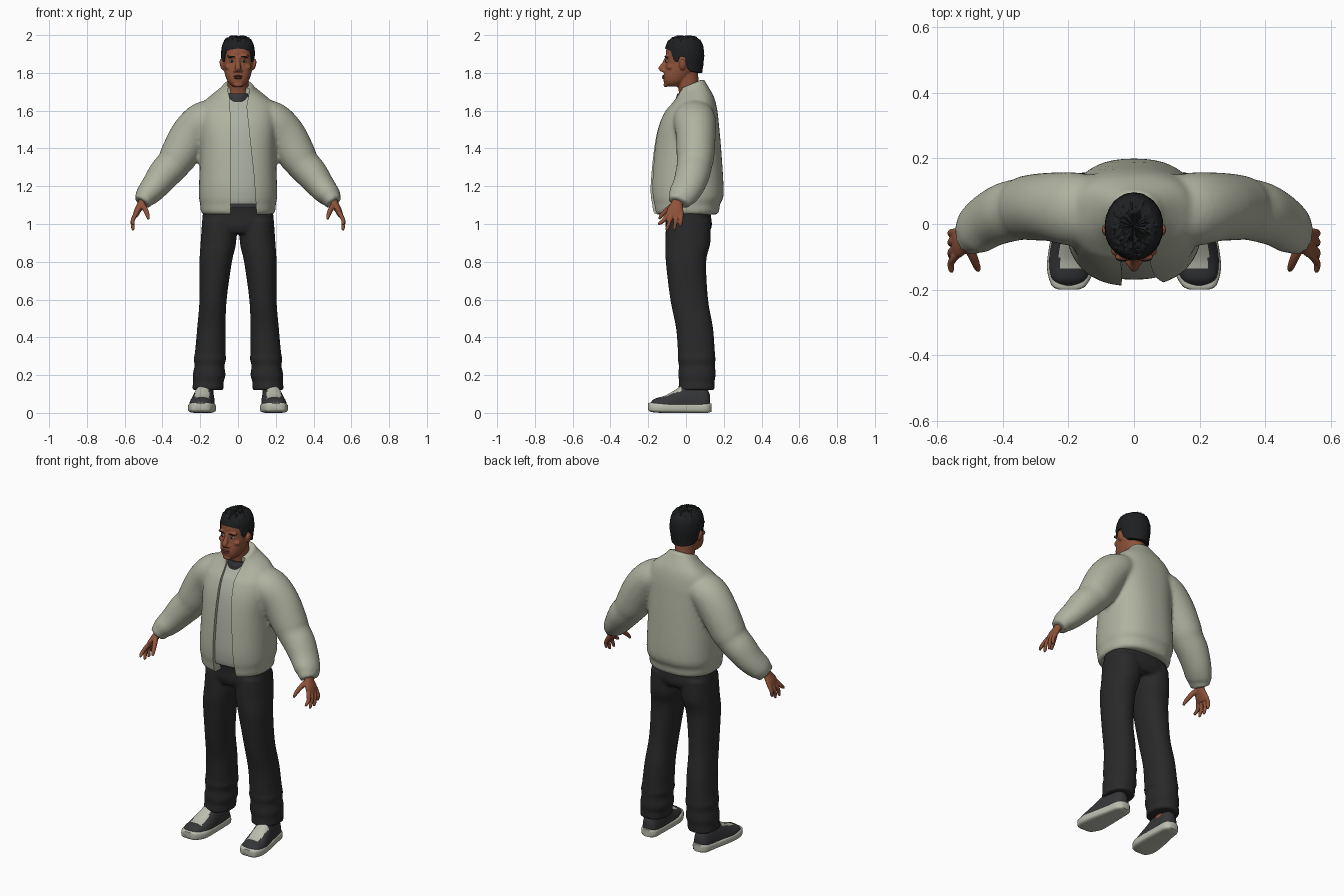
import bpy, bmesh, math, random
from mathutils import Vector, Matrix

random.seed(4)
cube = bpy.data.objects.get("Cube")
if cube:
    bpy.data.objects.remove(cube)


def material(name, r, g, b):
    m = bpy.data.materials.new(name)
    m.use_nodes = True
    m.diffuse_color = (r, g, b, 1)
    node = next(n for n in m.node_tree.nodes if n.type == 'BSDF_PRINCIPLED')
    node.inputs["Base Color"].default_value = (r, g, b, 1)
    node.inputs["Roughness"].default_value = 0.8
    return m


SAGE = material("sage jacket", .43, .45, .35)
SHIRT = material("pale shirt", .42, .44, .37)
BLACK = material("black trousers", .022, .022, .023)
SKIN = material("brown skin", .27, .085, .042)
LIPS = material("dark lips", .17, .045, .03)
HAIR = material("black hair", .013, .014, .015)
WHITE = material("eye white", .55, .5, .46)
CREAM = material("cream sole", .5, .51, .43)
SHOE = material("charcoal shoe", .036, .037, .04)
UP, ALONG = Vector((0, 0, 1)), Vector((0, 1, 0))
SIDEWAYS = Vector((1, 0, 0))


def spline(points, steps):
    """Smooth curve through tuples of position and radii."""
    out = []
    last = len(points) - 1
    for i in range(last):
        quad = [points[max(i - 1, 0)], points[i], points[i + 1], points[min(i + 2, last)]]
        for k in range(steps):
            t = k / steps
            out.append([b + t / 2 * (c - a + t * (2*a - 5*b + 4*c - d + t * (3*(b - c) + d - a)))
                        for a, b, c, d in zip(*quad)])
    return out + [list(points[-1])]


def tube(bm, points, axis=None, side=ALONG, power=2.0, sides=32, steps=5, mirror=1):
    """Loft of superellipse rings; each point is x, y, z, radius on side, other radius."""
    path = spline(points, steps)
    pos = [Vector((p[0] * mirror, p[1], p[2])) for p in path]
    rings = []
    for i, p in enumerate(path):
        t = axis or (pos[min(i + 1, len(pos) - 1)] - pos[max(i - 1, 0)]).normalized()
        u = (side - t * side.dot(t)).normalized()
        v = t.cross(u)
        ring = []
        for k in range(sides):
            a = math.tau * k / sides
            c, s = math.cos(a), math.sin(a)
            ring.append(bm.verts.new(pos[i] + u * p[3] * math.copysign(abs(c) ** (2 / power), c)
                                     + v * p[4] * math.copysign(abs(s) ** (2 / power), s)))
        rings.append(ring)
    skin_rings(bm, rings)
    bm.faces.new(rings[0])
    bm.faces.new(rings[-1])


def skin_rings(bm, rings):
    for a, b in zip(rings, rings[1:]):
        for k in range(len(a)):
            n = (k + 1) % len(a)
            bm.faces.new((a[k], a[n], b[n], b[k]))


def blob(bm, loc, radii, tilt=0):
    m = Matrix.Translation(loc) @ Matrix.Rotation(tilt, 4, 'Y') @ Matrix.Diagonal((*radii, 1))
    bmesh.ops.create_uvsphere(bm, u_segments=20, v_segments=12, radius=1, matrix=m)


def make(name, bm, mats, voxel=0, relax=4, cutter=None):
    """Turn a bmesh into an object, optionally fusing its pieces and cutting it."""
    bmesh.ops.recalc_face_normals(bm, faces=bm.faces)
    me = bpy.data.meshes.new(name)
    bm.to_mesh(me)
    bm.free()
    ob = bpy.data.objects.new(name, me)
    bpy.context.collection.objects.link(ob)
    for m in mats:
        me.materials.append(m)
    if voxel:
        mod = ob.modifiers.new("fuse", 'REMESH')
        mod.mode, mod.voxel_size = 'VOXEL', voxel
        mod = ob.modifiers.new("relax", 'SMOOTH')
        mod.factor, mod.iterations = .5, relax
    if cutter:
        mod = ob.modifiers.new("opening", 'BOOLEAN')
        mod.operation, mod.solver, mod.object = 'DIFFERENCE', 'EXACT', cutter
    if ob.modifiers:
        dg = bpy.context.evaluated_depsgraph_get()
        ob.data = bpy.data.meshes.new_from_object(ob.evaluated_get(dg))
        ob.modifiers.clear()
    ob.data.shade_smooth()
    ob.data.set_sharp_from_angle(angle=math.radians(50))
    return ob


# Jacket: torso and puffy sleeves fused, then opened down the front
torso = [(0, 0, 1.05, .163, .185), (0, 0, 1.065, .175, .197), (0, 0, 1.105, .18, .2),
         (0, .005, 1.14, .192, .207), (0, .005, 1.22, .193, .206), (0, .008, 1.4, .178, .2),
         (0, .015, 1.52, .16, .205), (0, .028, 1.6, .138, .2), (0, .035, 1.65, .115, .175),
         (0, .035, 1.69, .09, .125), (0, .03, 1.72, .076, .088), (0, .028, 1.742, .068, .075)]
sleeve = [(.09, .04, 1.58, .1, .08), (.18, .045, 1.55, .112, .1), (.25, .052, 1.47, .105, .108),
          (.315, .05, 1.36, .1, .1), (.345, .045, 1.315, .094, .09), (.39, .035, 1.265, .092, .086),
          (.44, .012, 1.2, .085, .074), (.483, -.02, 1.15, .077, .062),
          (.49, -.026, 1.14, .067, .054), (.51, -.038, 1.112, .062, .046)]


def tilt_collar(bm):
    for v in bm.verts:
        if v.co.z > 1.6:
            v.co.z += (v.co.z - 1.6) * 3 * (v.co.y - .03)


bm = bmesh.new()
tube(bm, torso, UP, power=2.4, sides=48)
tilt_collar(bm)
for s in (1, -1):
    tube(bm, sleeve, mirror=s)
cut = bmesh.new()
outline = [(-.078, 1.8), (-.045, 1.67), (-.036, 1.5), (-.04, 1), (.102, 1), (.085, 1.25), (.045, 1.62), (.078, 1.8)]
front = cut.faces.new([cut.verts.new((x, -.4, z)) for x, z in outline])
moved = bmesh.ops.extrude_face_region(cut, geom=[front])["geom"]
for v in moved:
    if isinstance(v, bmesh.types.BMVert):
        v.co.y = -.02
opening = make("opening_cutter", cut, [])
make("jacket", bm, [SAGE], .011, 5, opening)
bpy.data.objects.remove(opening)

# Shirt under the jacket, with its dark neckband
bm = bmesh.new()
inner = [(x, y, max(z, 1.1), a - .02, b - .02) for x, y, z, a, b in torso[2:10]]
tube(bm, inner, UP, power=2.4, sides=48)
tilt_collar(bm)
make("shirt", bm, [SHIRT])
bm = bmesh.new()
tube(bm, [(0, .022, 1.645, .077, .072), (0, .022, 1.668, .075, .07), (0, .02, 1.69, .066, .064)], UP)
make("shirt_neckband", bm, [SHOE])

# Trousers: hips and two loose legs with folds above the hem
leg = [(.098, .012, 1.02, .118, .092), (.104, .01, .9, .119, .094), (.118, .0, .8, .107, .086),
       (.132, .017, .6, .1, .072), (.141, .045, .45, .098, .075), (.147, .055, .32, .098, .081),
       (.149, .056, .285, .1, .086), (.151, .058, .25, .096, .079), (.153, .058, .2, .099, .087),
       (.157, .057, .165, .094, .081), (.16, .055, .12, .097, .083)]
bm = bmesh.new()
tube(bm, [(0, .012, .95, .105, .15), (0, .014, .99, .123, .187), (0, .01, 1.06, .12, .186),
          (0, .005, 1.13, .125, .18)], UP, power=2.5, sides=48)
for s in (1, -1):
    tube(bm, leg, UP, power=2.2, mirror=s)
make("trousers", bm, [BLACK], .009, 3)
bm = bmesh.new()
tube(bm, [(0, .005, 1.085, .135, .178), (0, .005, 1.115, .135, .178)], UP, power=2.5, sides=48)
make("belt", bm, [SHOE])

# Shoes: sole, upper with cream tongue, ankle
sole = [(.199, -.2, .033, .03, .018), (.198, -.185, .03, .054, .025), (.192, -.13, .027, .073, .027),
        (.186, -.05, .025, .069, .025), (.177, .05, .025, .057, .025), (.173, .11, .026, .049, .026),
        (.172, .135, .028, .026, .022)]
upper = [(.198, -.187, .035, .03, .02), (.197, -.165, .035, .056, .04), (.192, -.11, .035, .067, .057),
         (.187, -.06, .035, .064, .085), (.181, -.01, .035, .058, .115), (.176, .05, .035, .052, .115),
         (.173, .105, .035, .044, .1), (.172, .127, .035, .024, .06)]
for s, label in ((1, "left"), (-1, "right")):
    bm = bmesh.new()
    tube(bm, sole, ALONG, SIDEWAYS, power=4, mirror=s)
    make(label + "_sole", bm, [CREAM])
    bm = bmesh.new()
    tube(bm, upper, ALONG, SIDEWAYS, power=2.3, sides=56, steps=7, mirror=s)
    for v in bm.verts:
        v.co.z = max(v.co.z, .02)
    bm.normal_update()
    for f in bm.faces:
        c = f.calc_center_median()
        if c.z > .06 and -.135 < c.y < -.025 and abs(abs(c.x) - .19) < .037:
            f.material_index = 1
    make(label + "_shoe", bm, [SHOE, CREAM])
    bm = bmesh.new()
    tube(bm, [(.172, .045, .08, .05, .04), (.165, .05, .2, .045, .04)], UP, mirror=s)
    make(label + "_ankle", bm, [SKIN])

    # Hand: palm, four fingers and a thumb fused
    bm = bmesh.new()
    tube(bm, [(.497, -.035, 1.14, .03, .022), (.513, -.048, 1.105, .032, .02),
              (.532, -.057, 1.07, .045, .018), (.545, -.06, 1.04, .044, .013)], mirror=s)
    for base, tip, low in ((-.095, -.14, .995), (-.07, -.1, .967), (-.046, -.062, .967), (-.024, -.03, .987)):
        mid = (base + tip) / 2
        tube(bm, [(.54, base, 1.055, .012, .012), (.557, mid, 1.02, .0115, .011),
                  (.556, tip, low + .008, .009, .009), (.554, tip, low, .005, .005)], sides=12, mirror=s)
    tube(bm, [(.51, -.06, 1.105, .016, .016), (.49, -.1, 1.075, .014, .014),
              (.478, -.13, 1.045, .011, .011), (.474, -.142, 1.025, .006, .006)], sides=12, mirror=s)
    make(label + "_hand", bm, [SKIN], .004, 3)

# Head: skull, neck, nose, ears and brow fused
bm = bmesh.new()
tube(bm, [(0, -.068, 1.728, .036, .03), (0, -.06, 1.75, .057, .052), (0, -.043, 1.785, .076, .067),
          (0, -.02, 1.83, .09, .077), (0, -.013, 1.87, .092, .08), (0, -.011, 1.91, .096, .08),
          (0, -.008, 1.95, .085, .073), (0, -.005, 1.98, .05, .045)], UP, power=2.2, sides=40)
tube(bm, [(0, .03, 1.62, .062, .064), (0, .02, 1.7, .058, .056), (0, .007, 1.76, .06, .056),
          (0, 0, 1.82, .062, .06)], UP)
tube(bm, [(0, -.1, 1.885, .01, .011), (0, -.112, 1.855, .013, .012),
          (0, -.125, 1.826, .021, .016), (0, -.116, 1.806, .016, .02)], UP, sides=20)
blob(bm, (0, -.107, 1.738), (.026, .012, .014))
for s in (1, -1):
    blob(bm, (s * .085, -.018, 1.845), (.011, .019, .031), s * .2)
    blob(bm, (s * .03, -.1, 1.887), (.03, .012, .009))
    blob(bm, (s * .016, -.116, 1.811), (.01, .011, .009))
    blob(bm, (s * .046, -.082, 1.83), (.024, .018, .016))
make("head", bm, [SKIN], .004, 3)

# Face details
bm = bmesh.new()
blob(bm, (0, -.117, 1.783), (.024, .011, .005))
blob(bm, (0, -.116, 1.773), (.021, .012, .006))
make("lips", bm, [LIPS])
for s, label in ((1, "left"), (-1, "right")):
    for part, loc, radii, mat in (("eye", (.032, -.099, 1.862), (.014, .01, .006), WHITE),
                                  ("iris", (.032, -.105, 1.862), (.006, .006, .006), HAIR),
                                  ("eyebrow", (.034, -.104, 1.886), (.022, .01, .004), HAIR)):
        bm = bmesh.new()
        blob(bm, (s * loc[0], loc[1], loc[2]), radii, s * .08)
        make(label + "_" + part, bm, [mat])

# Hair: a cap whose lower edge follows the hairline around the head
HAIRLINE = [(-1, 1.8), (-.4, 1.808), (-.12, 1.83), (-.05, 1.885), (.3, 1.885), (.36, 1.855),
            (.55, 1.86), (.68, 1.915), (1, 1.928)]


def hairline(f):
    for (a, za), (b, zb) in zip(HAIRLINE, HAIRLINE[1:]):
        if f <= b:
            return za + (zb - za) * (f - a) / (b - a)
    return HAIRLINE[-1][1]


bm = bmesh.new()
rings = []
count, rows = 72, 16
for j in range(-1, rows):
    ring = []
    for k in range(count):
        a = math.tau * k / count
        low = hairline(max(-1, -math.sin(a)))
        z = low + (1.993 - low) * math.sin(max(j, 0) / rows * math.pi / 2)
        r = (1 - max(0, (z - 1.885) / .11) ** 3.2) ** (1 / 2.6) - max(0, 1.88 - z) * 1.3
        r *= .75 if j < 0 else 1 + random.uniform(-.012, .012)
        if z > 1.955:
            z += random.uniform(-.005, .007)
        ring.append(bm.verts.new((.089 * r * math.cos(a), -.008 + .104 * r * math.sin(a), z)))
    rings.append(ring)
skin_rings(bm, rings)
crown = bm.verts.new((0, -.008, 1.995))
for k in range(count):
    bm.faces.new((rings[-1][k], rings[-1][(k + 1) % count], crown))
make("hair", bm, [HAIR])
